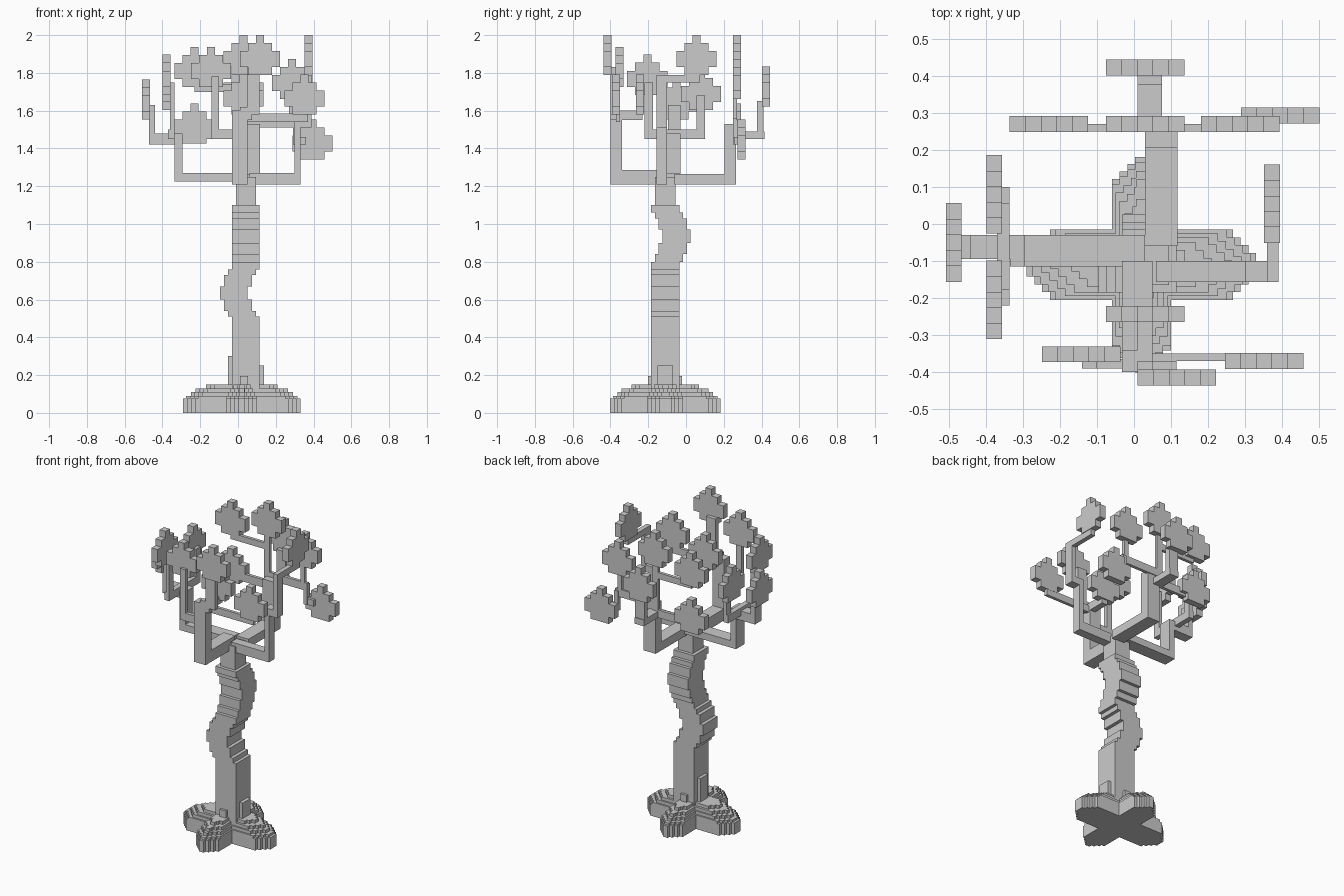
import bpy, bmesh

U = 0.0425  # leaf block size


def blocks(name, boxes):
    """One object made of boxes given as (x0, x1, y0, y1, z0, z1)."""
    bm = bmesh.new()
    for x0, x1, y0, y1, z0, z1 in boxes:
        vs = bmesh.ops.create_cube(bm, size=1)["verts"]
        for v in vs:
            v.co.x = x0 if v.co.x < 0 else x1
            v.co.y = y0 if v.co.y < 0 else y1
            v.co.z = z0 if v.co.z < 0 else z1
    me = bpy.data.meshes.new(name)
    bm.to_mesh(me)
    bm.free()
    ob = bpy.data.objects.new(name, me)
    bpy.context.collection.objects.link(ob)
    return ob


def leaf(name, cx, cy, cz, axis):
    """Stepped plaque, rows of 3-5-5-3-1 blocks, facing along x or y."""
    prof = [(1, 0), (2, 0), (2, 1), (2, 2), (1, 3), (0, 4)]
    rows = [(1.5, 0, 1), (2.5, 1, 3), (1.5, 3, 4), (0.5, 4, 5)]
    # outline polygon extruded by one block
    right = [(w * U, (z - 2.5) * U) for w, a, b in rows for z in (a, b)]
    outline = right + [(-a, z) for a, z in reversed(right)]
    bm = bmesh.new()
    h = U / 2
    if axis == "y":
        vs = [bm.verts.new((cx + a, cy - h, cz + z)) for a, z in outline]
        shift = (0, U, 0)
    else:
        vs = [bm.verts.new((cx - h, cy + a, cz + z)) for a, z in outline]
        shift = (U, 0, 0)
    f = bm.faces.new(vs)
    ex = bmesh.ops.extrude_face_region(bm, geom=[f])
    bmesh.ops.translate(bm, vec=shift, verts=[g for g in ex["geom"] if isinstance(g, bmesh.types.BMVert)])
    bmesh.ops.recalc_face_normals(bm, faces=bm.faces)
    me = bpy.data.meshes.new(name)
    bm.to_mesh(me)
    bm.free()
    bpy.context.collection.objects.link(bpy.data.objects.new(name, me))


# Roots: crossed stepped mounds
CX, CY = 0.02, -0.11
roots = []
for z0, z1, reach, half in [(0, .075, .31, .095), (.075, .09, .295, .095), (.09, .11, .27, .085),
                            (.11, .13, .245, .075), (.13, .15, .21, .06)]:
    for k in range(4):  # narrowing towards the tips
        r, h = reach - .021 * (3 - k), half - .021 * k
        if h > 0:
            roots.append((CX - r, CX + r, CY - h, CY + h, z0, z1))
            h = max(h - .015, .015)
            roots.append((CX - h, CX + h, CY - r * .94, CY + r * .94, z0, z1))
roots += [(-.053, 0, -.15, -.07, 0, .30), (.08, .138, -.15, -.07, 0, .25),
          (.01, .053, -.20, -.02, 0, .195)]
blocks("roots", roots)

# Trunk: stacked slabs that swing left, then back
trunk = []
for z0, z1, dx, dy in [(0, .51, 0, 0), (.51, .54, -.02, 0), (.54, .60, -.042, 0), (.60, .67, -.064, 0),
                       (.67, .73, -.042, 0), (.73, .76, -.02, 0), (.76, .80, 0, 0), (.80, .84, 0, .02),
                       (.84, .90, 0, .04), (.90, .97, 0, .06), (.97, 1.03, 0, .04), (1.03, 1.06, 0, .02),
                       (1.06, 1.10, 0, 0)]:
    trunk.append((-.032 + dx, .115 + dx, -.185 + dy, -.035 + dy, z0, z1))
trunk.append((-.01, .095, -.165, -.055, 1.1, 1.25))
blocks("trunk", trunk)

# Back branch and its twigs
blocks("back_branch", [
    (.03, .117, -.06, .265, 1.21, 1.265), (.03, .117, .205, .265, 1.21, 1.53),
    (-.22, .05, .25, .27, 1.45, 1.50), (.05, .315, .25, .27, 1.51, 1.56),
    (.27, .30, .25, .27, 1.51, 1.70), (.29, .315, .25, .28, 1.42, 1.55), (.29, .36, .255, .28, 1.42, 1.46),
    (.01, .05, .25, .27, 1.48, 1.83), (-.20, .03, .25, .27, 1.70, 1.74), (-.23, -.19, .25, .27, 1.70, 1.78),
    (.01, .075, .25, .415, 1.45, 1.49), (.01, .075, .375, .41, 1.45, 1.65)])

# Right branch
blocks("right_branch", [
    (.06, .33, -.157, -.10, 1.21, 1.27), (.30, .33, -.157, -.10, 1.21, 1.55),
    (.30, .39, -.157, -.10, 1.51, 1.555), (.36, .39, -.157, -.10, 1.51, 1.79),
    (.36, .39, -.11, .075, 1.75, 1.79), (.36, .39, .035, .075, 1.75, 1.83)])

# Front branch
blocks("front_branch", [
    (-.032, .05, -.40, -.10, 1.21, 1.285), (-.032, .05, -.40, -.34, 1.21, 1.60),
    (.04, .37, -.37, -.35, 1.54, 1.585), (.33, .37, -.37, -.35, 1.54, 1.62),
    (-.14, 0, -.39, -.365, 1.45, 1.50), (-.14, -.10, -.39, -.365, 1.45, 1.78),
    (.01, .075, -.40, -.37, 1.55, 1.62), (.05, .115, -.40, -.37, 1.58, 1.83),
    (.01, .05, -.35, -.23, 1.55, 1.60)])

# Left branch
blocks("left_branch", [
    (-.31, .03, -.115, -.03, 1.225, 1.27), (-.335, -.295, -.115, -.03, 1.225, 1.48),
    (-.465, -.30, -.095, -.03, 1.42, 1.48), (-.47, -.44, -.095, -.03, 1.42, 1.63),
    (-.37, -.336, -.22, .10, 1.45, 1.50), (-.36, -.336, .055, .10, 1.45, 1.68),
    (-.36, -.336, -.22, -.175, 1.45, 1.75)])

# Leaf plaques: centre and facing axis
for i, (x, y, z, ax) in enumerate([
        (.03, .423, 1.727, "y"), (-.23, .27, 1.832, "y"), (-.23, .27, 1.532, "y"), (.03, .27, 1.894, "y"),
        (.287, .27, 1.767, "y"), (.395, .293, 1.447, "y"), (.03, -.243, 1.685, "y"), (-.143, -.352, 1.832, "y"),
        (.352, -.37, 1.685, "y"), (.116, -.415, 1.894, "y"), (-.378, .08, 1.71, "x"), (-.378, -.205, 1.79, "x"),
        (-.487, -.05, 1.66, "x"), (.373, .055, 1.894, "x")]):
    leaf(f"leaf_{i + 1}", x, y, z, ax)
